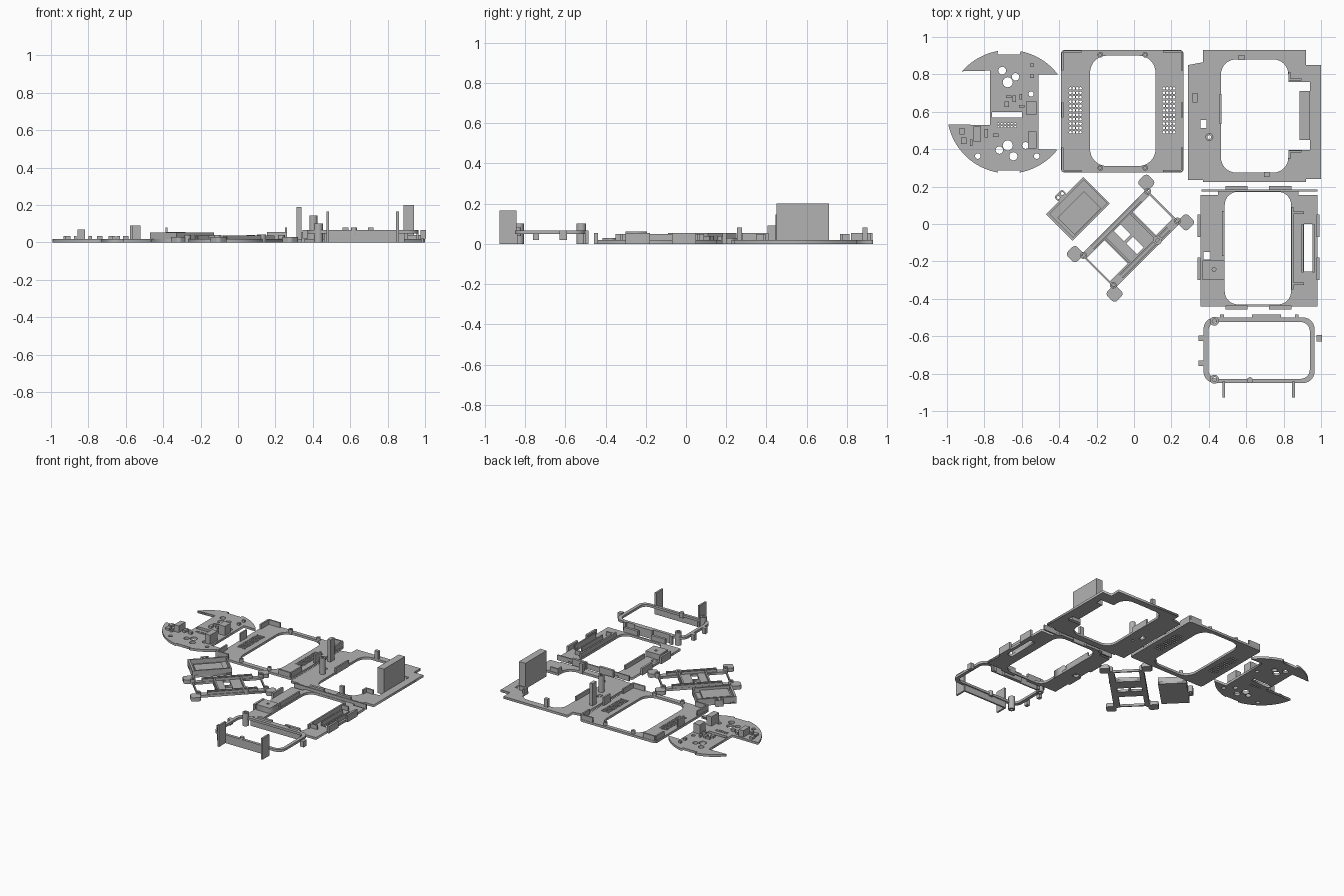
import bpy
import bmesh
from math import sin, cos, radians, pi
from mathutils import Matrix, Vector

default_cube = bpy.data.objects.get("Cube")
if default_cube:
    bpy.data.objects.remove(default_cube, do_unlink=True)

GREY = (0.45, 0.45, 0.45, 1)
plastic = bpy.data.materials.new("grey plastic")
plastic.use_nodes = True
plastic.diffuse_color = GREY
plastic.node_tree.nodes["Principled BSDF"].inputs["Base Color"].default_value = GREY
THICK = 0.018


def arc(cx, cy, radius, start, end, steps):
    """Points along an arc, angles in degrees."""
    angles = [radians(start + (end - start) * i / steps) for i in range(steps + 1)]
    return [(cx + radius * cos(a), cy + radius * sin(a)) for a in angles]


def circle(cx, cy, radius, sides=16):
    return arc(cx, cy, radius, 0, 360, sides)[:-1]


def rect(x0, x1, y0, y1, radius=0):
    """Rectangle outline with optional rounded corners."""
    if not radius:
        return [(x0, y0), (x1, y0), (x1, y1), (x0, y1)]
    points = []
    corners = [(x1, y1, -1, -1), (x0, y1, 1, -1), (x0, y0, 1, 1), (x1, y0, -1, 1)]
    for i, (x, y, sx, sy) in enumerate(corners):
        points += arc(x + sx * radius, y + sy * radius, radius, 90 * i, 90 * i + 90, 8)
    return points


def finish(name, mesh, place, turn):
    mesh.materials.clear()
    mesh.materials.append(plastic)
    obj = bpy.data.objects.new(name, mesh)
    obj.location = (place[0], place[1], 0)
    obj.rotation_euler.z = radians(turn)
    bpy.context.collection.objects.link(obj)
    return obj


def plate(name, outline, holes=(), z0=0, z1=THICK, place=(0, 0), turn=0):
    """Flat extruded sheet with holes, filled from a planar curve."""
    curve = bpy.data.curves.new(name, "CURVE")
    curve.dimensions = "2D"
    curve.fill_mode = "BOTH"
    curve.extrude = (z1 - z0) / 2
    for loop in [outline, *holes]:
        spline = curve.splines.new("POLY")
        spline.points.add(len(loop) - 1)
        spline.use_cyclic_u = True
        for point, (x, y) in zip(spline.points, loop):
            point.co = (x, y, 0, 1)
    helper = bpy.data.objects.new(name + " helper", curve)
    bpy.context.collection.objects.link(helper)
    graph = bpy.context.evaluated_depsgraph_get()
    mesh = bpy.data.meshes.new_from_object(helper.evaluated_get(graph))
    bpy.data.objects.remove(helper, do_unlink=True)
    mesh.transform(Matrix.Translation((0, 0, (z0 + z1) / 2)))
    return finish(name, mesh, place, turn)


def blocks(name, items, top, bottom=0, place=(0, 0), turn=0):
    """Group of boxes given as centre x, centre y, width, depth."""
    bm = bmesh.new()
    for x, y, width, depth in items:
        shape = Matrix.Translation((x, y, (top + bottom) / 2)) @ Matrix.Diagonal((width, depth, top - bottom, 1))
        bmesh.ops.create_cube(bm, size=1, matrix=shape)
    mesh = bpy.data.meshes.new(name)
    bm.to_mesh(mesh)
    bm.free()
    return finish(name, mesh, place, turn)


def tube(name, x, y, radius, bore, top, bottom=0, place=(0, 0), turn=0):
    holes = [circle(x, y, bore)] if bore else []
    return plate(name, circle(x, y, radius, 24), holes, bottom, top, place, turn)


# Round circuit board with two side bays
BX, BY, BR = -0.67, 0.6, 0.33
board = arc(BX, BY, BR, 37, 79, 12) + [(-.61, .905), (-.73, .905)]
board += arc(BX, BY, BR, 100, 139, 12) + [(-.77, .82), (-.77, .53)]
board += arc(BX, BY, BR, 192, 260, 16) + [(-.73, .285), (-.61, .285)]
board += arc(BX, BY, BR, 280, 322, 12) + [(-.51, .4), (-.51, .8)]
drills = [(-.705, .82, .021), (-.675, .758, .027), (-.633, .787, .02), (-.55, .695, .014),
          (-.675, .42, .027), (-.72, .395, .02), (-.645, .362, .022), (-.58, .42, .018),
          (-.835, .363, .015), (-.52, .363, .015)]
board_holes = [circle(*d) for d in drills] + [rect(-.76, -.6, .57, .6)]
board_holes += [circle(-.725 + .018 * i, y, .006, 6) for i in range(6) for y in (.52, .536)]
plate("circuit_board", board, board_holes)
blocks("tall_board_chips", [(-.55, .62, .055, .07), (-.545, .45, .045, .09)], .09)
blocks("board_relay", [(-.838, .48, .04, .08)], .07)
blocks("small_board_chips", [
    (-.92, .495, .025, .035), (-.91, .445, .03, .035), (-.87, .435, .015, .035),
    (-.79, .485, .02, .045), (-.74, .475, .03, .02), (-.68, .64, .025, .03),
    (-.64, .67, .02, .035), (-.605, .68, .015, .03), (-.67, .68, .03, .015),
    (-.545, .85, .02, .015), (-.545, .79, .02, .02), (-.6, .63, .03, .015)], .035)

# Front cover with two speaker grilles
grilles = [circle(x + .018 * i, .49 + .0235 * j, .0075, 8)
           for x in (-.34, .16) for i in range(4) for j in range(11)]
plate("front_cover", rect(-.39, .265, .275, .93, .02),
      [rect(-.235, .115, .31, .9, .09)] + grilles)
rim, clips = [], []
for x in (-.382, .257):
    rim += [(x, .87, .012, .1), (x, .345, .012, .13)]
    clips.append((x, .61, .012, .08))
for x in (-.33, .205):
    rim += [(x, .922, .1, .012), (x, .283, .1, .012)]
blocks("cover_rim_walls", rim, .055)
blocks("cover_clips", clips, .08)
for x in (-.18, .06):
    for y in (.3, .905):
        tube("cover_screw_post", x, y, .015, .007, .04)

# Back plate with notched corners and a side bay
back = [(.37, .225), (.92, .225), (.92, .24), (1, .24), (1, .85), (.92, .85), (.92, .915),
        (.92, .93), (.37, .93), (.37, .865), (.29, .85), (.29, .235), (.37, .235)]
opening = arc(.745, .8, .08, 0, 90, 8) + arc(.545, .8, .08, 90, 180, 8)
opening += arc(.545, .355, .08, 180, 270, 8) + arc(.745, .355, .08, 270, 360, 8)
opening += [(.825, .395), (.94, .395), (.94, .76), (.825, .76)]
plate("back_plate", back, [opening, rect(.355, .387, .513, .555), circle(.403, .465, .01)])
blocks("battery_wall", [(.913, .58, .055, .26)], .2)
blocks("tall_post", [(.327, .675, .026, .05)], .19)
tube("guide_post", .403, .465, .021, .01, .145)
blocks("back_bosses", [(.575, .89, .03, .025), (.71, .265, .03, .025)], .08)
blocks("back_plate_ribs", [(.462, .615, .012, .16), (.86, .772, .07, .012), (.86, .388, .07, .012),
                           (.832, .79, .012, .045), (.832, .37, .012, .045)], .05)

# Small open tray set at an angle
TRAY = dict(place=(-.30, .08), turn=45)
plate("tray_floor", rect(-.141, .141, -.1, .1), **TRAY)
blocks("tray_walls", [(0, .094, .282, .012), (0, -.094, .282, .012), (-.133, 0, .016, .2),
                      (.136, 0, .01, .2)], .053, **TRAY)
blocks("tray_insert", [(-.01, -.02, .2, .13)], .035, **TRAY)
plate("tray_ear", rect(-.045, .015, .1, .135, .012),
      [circle(-.03, .117, .008), circle(0, .117, .008)], z1=.05, **TRAY)

# Ladder shaped bracket set at an angle
BRACKET = dict(place=(-.019, -.076), turn=45)
plate("bracket", rect(-.25, .245, -.13, .125), [
    rect(.107, .235, -.085, .09), rect(-.24, -.105, -.085, .09),
    rect(-.035, .015, -.085, -.005), rect(-.035, .015, .012, .09)], **BRACKET)
for x in (-.27, .27):
    for y in (-.15, .15):
        hole = circle(x * .88, y * .78, .012)
        plate("bracket_lug", rect(x - .036, x + .036, y - .036, y + .036, .02), z1=.03, **BRACKET)
        tube("bracket_screw", x * .9, y * .75, .018, .009, .04, **BRACKET)
blocks("bracket_ribs", [(0, side * y, .36, .008) for side in (-1, 1) for y in (.098, .12)],
       .038, **BRACKET)
blocks("bracket_crossbars", [(.095, 0, .012, .18), (-.095, 0, .012, .18)], .038, **BRACKET)
tube("bracket_boss", .095, -.11, .024, .011, .042, **BRACKET)

# Middle frame with edge tabs
plate("middle_frame", rect(.355, .98, -.44, .155) [:2] + [(.98, .155), (.88, .155), (.88, .185),
      (.45, .185), (.45, .155), (.355, .155)],
      [rect(.485, .84, -.43, .172, .07), rect(.91, .955, -.255, 0), rect(.372, .41, -.19, -.15)])
blocks("middle_frame_wall", [(.67, .18, .62, .01)], .04)
tabs = [(x, y, .12, .02) for x in (.548, .782) for y in (-.447, .192)]
tabs += [(x, y, .016, .12) for x in (.347, .985) for y in (-.01, -.24)]
blocks("middle_frame_tabs", tabs, .055)
blocks("middle_frame_ribs", [(.848, -.13, .012, .44), (.477, -.05, .012, .24), (.9, -.13, .01, .26),
                             (.96, -.13, .01, .26), (.88, .06, .06, .012), (.88, -.32, .06, .012)], .05)
plate("middle_frame_pad", rect(.365, .485, -.3, -.195), [circle(.428, -.243, .01)], z1=.06)

# Raised ring with walls, legs and tabs
plate("ring", rect(.372, .965, -.85, -.5, .06), [rect(.397, .94, -.828, -.524, .05)], .048, .066)
blocks("ring_walls", [(.67, -.843, .37, .012), (.68, -.505, .42, .01)], .066)
blocks("ring_legs", [(.48, -.885, .014, .085), (.853, -.885, .014, .085)], .165)
blocks("ring_tabs", [(.99, -.61, .03, .035), (.359, -.61, .026, .03), (.359, -.745, .026, .03)],
       .066, .02)
blocks("ring_hooks", [(.708, -.493, .155, .018), (.47, -.495, .02, .02), (.87, -.495, .02, .02)], .066)
for y in (-.52, -.83):
    tube("ring_screw_boss", .43, y, .024, .012, .1)
tube("ring_pin", .62, -.835, .016, 0, .08, .04)
